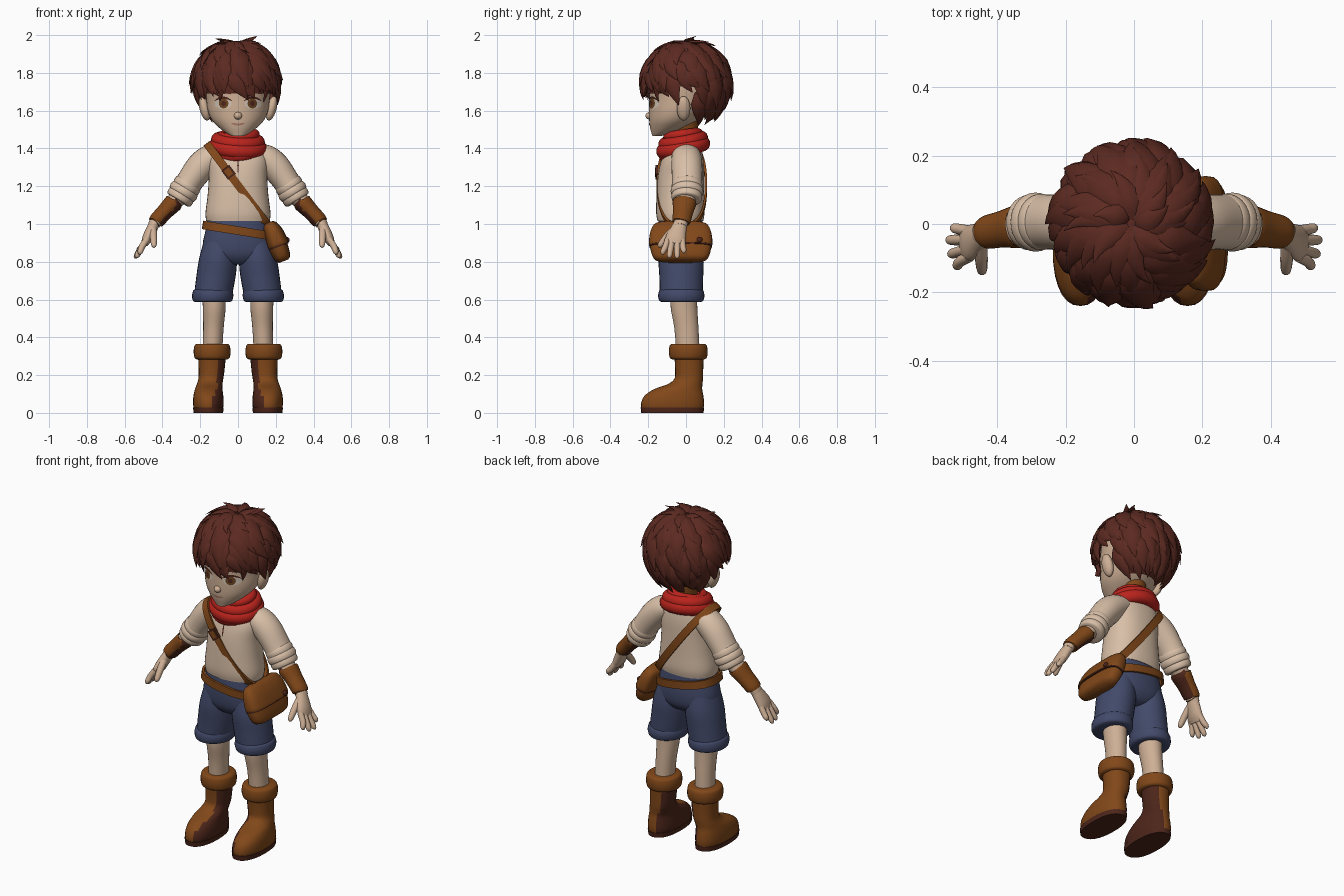
import bpy, bmesh, random
from math import sin, cos, pi, radians, degrees, atan2
from mathutils import Vector, Matrix
from mathutils.bvhtree import BVHTree

random.seed(4)
if "Cube" in bpy.data.objects:
    bpy.data.objects.remove(bpy.data.objects["Cube"])
Y, Z = Vector((0, 1, 0)), Vector((0, 0, 1))


def material(name, code):
    m = bpy.data.materials.new(name)
    m.use_nodes = True
    rgb = [(int(code[i:i + 2], 16) / 255) ** 2.2 for i in (0, 2, 4)]
    m.diffuse_color = (*rgb, 1)
    m.node_tree.nodes["Principled BSDF"].inputs["Base Color"].default_value = (*rgb, 1)
    return m


SKIN = material("skin", "cdae94")
SHIRT = material("cream_cloth", "d8bea6")
RED = material("red_cloth", "b92822")
HAIR = material("brown_hair", "5c2e26")
LEATHER = material("leather", "80491f")
DARK = material("dark_leather", "4e2a20")
DENIM = material("blue_denim", "444b69")
WHITE = material("eye_white", "cfc2b2")
IRIS = material("iris_brown", "6b4526")
LIPS = material("lips", "a87a68")


def make(name, verts, faces, mat, angle=50):
    me = bpy.data.meshes.new(name)
    me.from_pydata([tuple(v) for v in verts], [], faces)
    bm = bmesh.new()
    bm.from_mesh(me)
    bmesh.ops.recalc_face_normals(bm, faces=bm.faces)
    bm.to_mesh(me)
    bm.free()
    me.shade_smooth()
    me.set_sharp_from_angle(angle=radians(angle))
    me.materials.append(mat)
    ob = bpy.data.objects.new(name, me)
    bpy.context.collection.objects.link(ob)
    return ob


def spline(rows, sub):
    out = []
    for i in range(len(rows) - 1):
        p = [rows[max(i - 1, 0)], rows[i], rows[i + 1], rows[min(i + 2, len(rows) - 1)]]
        for k in range(sub):
            t = k / sub
            out.append([b + .5 * t * (c - a + t * (2 * a - 5 * b + 4 * c - d + t * (3 * (b - c) + d - a)))
                        for a, b, c, d in zip(*p)])
    return out + [list(rows[-1])]


def power(v, n):
    return (1 if v >= 0 else -1) * abs(v) ** (2 / n)


def tube(name, rings, mat, flat=True, seg=28, sub=4, n=2, s=1):
    """Loft rings of (x, y, z, half width, half depth); s = -1 mirrors."""
    rows = spline(rings, sub)
    pts = [Vector((r[0] * s, r[1], r[2])) for r in rows]
    verts, faces = [], []
    for i, r in enumerate(rows):
        t = Z if flat else (pts[min(i + 1, len(pts) - 1)] - pts[max(i - 1, 0)]).normalized()
        a = Y.cross(t).normalized()
        b = t.cross(a)
        for k in range(seg):
            q = 2 * pi * k / seg
            verts.append(pts[i] + a * r[3] * power(cos(q), n) + b * r[4] * power(sin(q), n))
            if i:
                j, m = (i - 1) * seg, (k + 1) % seg
                faces.append((j + k, j + m, j + seg + m, j + seg + k))
    faces += [list(range(seg)), list(range(len(verts) - seg, len(verts)))]
    return make(name, verts, faces, mat)


def roll(name, p0, p1, a, b, mat, flat=True, s=1):
    p0, p1 = Vector(p0), Vector(p1)
    rings = [(*p0.lerp(p1, t), a * k, b * k)
             for t, k in ((0, .85), (.12, .98), (.5, 1.03), (.88, .98), (1, .85))]
    return tube(name, rings, mat, flat, s=s)


def blob(name, loc, size, mat, rot=0):
    bm = bmesh.new()
    mx = Matrix.Translation(loc) @ Matrix.Rotation(rot, 4, 'Y') @ Matrix.Diagonal((*size, 1))
    bmesh.ops.create_uvsphere(bm, u_segments=20, v_segments=12, radius=1, matrix=mx)
    me = bpy.data.meshes.new(name)
    bm.to_mesh(me)
    bm.free()
    me.shade_smooth()
    me.materials.append(mat)
    ob = bpy.data.objects.new(name, me)
    bpy.context.collection.objects.link(ob)
    return ob


def band(name, c, u, depth, width, mat, n=2.6, thick=.014, seg=64):
    c, u = Vector(c), Vector(u)
    w = u.cross(Y).normalized() * width / 2
    verts, faces = [], []
    for i in range(seg):
        q = 2 * pi * i / seg
        d = u * power(cos(q), n) + Y * depth * power(sin(q), n)
        o = d.normalized() * thick
        verts += [c + d - w, c + d + w, c + d + w + o, c + d - w + o]
        a, b = i * 4, (i + 1) % seg * 4
        faces += [(a + k, a + (k + 1) % 4, b + (k + 1) % 4, b + k) for k in range(4)]
    return make(name, verts, faces, mat, 35)


def decal(name, target, x, z, a, b, mat, off, bend=0):
    """Thin disc laid onto the front of the target."""
    me = target.data
    tree = BVHTree.FromPolygons([v.co for v in me.vertices], [p.vertices for p in me.polygons])
    verts, faces, seg = [], [], 24
    for r in range(4):
        for k in range(seg):
            dx, dz = cos(2 * pi * k / seg) * r / 3, sin(2 * pi * k / seg) * r / 3
            p = Vector((x + a * dx, -1, z + b * dz + bend * dx * dx))
            verts.append(tree.ray_cast(p, Y)[0] - Y * off)
            if r:
                j, m = (r - 1) * seg, (k + 1) % seg
                faces.append((j + k, j + m, j + seg + m, j + seg + k))
    return make(name, verts, faces, mat)


def inner_dark(ob, s, top):
    ob.data.materials.append(DARK)
    for p in ob.data.polygons:
        if p.normal.x * s < -.4 and p.center.z < top:
            p.material_index = 1


# Head and face
head = tube("head", [(0, -.158, 1.465, .03, .02), (0, -.13, 1.48, .06, .052), (0, -.095, 1.51, .1, .095),
                     (0, -.065, 1.55, .138, .13), (0, -.038, 1.6, .16, .158), (0, -.018, 1.66, .168, .177),
                     (0, -.008, 1.75, .175, .185), (0, 0, 1.85, .155, .16), (0, 0, 1.92, .07, .08)],
            SKIN, seg=40)
tube("neck", [(0, .01, 1.38, .07, .07), (0, 0, 1.46, .062, .064), (0, -.005, 1.56, .07, .07)], LEATHER)
blob("nose", (0, -.191, 1.573), (.022, .024, .02), SKIN)
decal("mouth", head, 0, 1.527, .036, .006, LIPS, .003, .006)
for s, side in ((1, "left"), (-1, "right")):
    decal(side + "_eye", head, .079 * s, 1.638, .045, .029, WHITE, .003)
    decal(side + "_iris", head, .076 * s, 1.638, .025, .026, IRIS, .005)
    decal(side + "_pupil", head, .076 * s, 1.638, .012, .013, DARK, .007)
    decal(side + "_eyelid", head, .079 * s, 1.669, .047, .006, DARK, .006, -.018)
    decal(side + "_eyebrow", head, .08 * s, 1.7, .045, .008, HAIR, .005, -.012)
    blob(side + "_ear", (.177 * s, -.013, 1.612), (.027, .036, .066), SKIN, .25 * s)

# Hair: a cap covered in rows of pointed, swirling locks
CROWN, SIZE = Vector((-.008, .002, 1.745)), Vector((.212, .216, .214))


def hem(az):
    f = abs(degrees(atan2(sin(az + pi / 2), cos(az + pi / 2))))
    return 105 if f < 55 else 115 if f < 72 else 98 if f < 106 else 150


def on_skull(th, az, r):
    return CROWN + SIZE * Vector((sin(th) * cos(az), sin(th) * sin(az), cos(th))) * r


hair_v, hair_f = [], []


def lock(az, t0, t1, width, lift, twist):
    steps = 8
    path = []
    for i in range(steps):
        t = i / (steps - 1)
        path.append(on_skull(radians(t0 + (t1 - t0) * t), az + twist * t * t,
                             .96 + .08 * sin(pi * t * .7) + lift * t ** 2.5))
    base = len(hair_v)
    for i, p in enumerate(path):
        t = i / (steps - 1)
        along = (path[min(i + 1, steps - 1)] - path[max(i - 1, 0)]).normalized()
        out = (p - CROWN).normalized()
        across = out.cross(along).normalized()
        w = width * (.55 + 1.6 * t) if t < .3 else width * max(.02, 1 - ((t - .3) / .7) ** 1.5)
        for k in range(6):
            q = pi * k / 3
            v = p + across * w * cos(q) + out * w * .45 * sin(q)
            v.z = min(v.z, 2)
            hair_v.append(v)
            if i:
                a, b = base + (i - 1) * 6, base + i * 6
                hair_f.append((a + k, a + (k + 1) % 6, b + (k + 1) % 6, b + k))
    hair_f.extend([list(range(base, base + 6)), list(range(base + steps * 6 - 6, base + steps * 6))])


for row, (count, t0, t1, width) in enumerate([(7, 4, 50, .04), (10, 14, 70, .052), (13, 32, 90, .056),
                                              (15, 52, 108, .054), (16, 68, 124, .05), (16, 88, 140, .046),
                                              (17, 104, 152, .042)]):
    for i in range(count):
        az = 2 * pi * (i + row % 2 / 2 + random.uniform(-.2, .2)) / count
        end = min(t1, hem(az)) + random.uniform(-6, 6)
        if end - t0 > 18:
            lock(az, t0, end, width * random.uniform(.9, 1.15), random.uniform(.05, .17), random.uniform(.1, .4))
# Fringe, upright tufts and loose tips
for i in range(9):
    az = -pi / 2 + radians(-62 + i * 15.5)
    lock(az, 50, 100 + 14 * (i % 2) + random.uniform(-3, 3), .042, .05, random.uniform(-.3, .1))
for az, end, lift in ((.1, 26, .28), (.5, 36, .24), (2.6, 26, .2), (-.9, 36, .2), (3.6, 38, .2), (1.6, 40, .18),
                      (2.9, 52, .16), (0, 54, .16), (1.2, 62, .14), (2.1, 60, .14), (-1.6, 48, .14)):
    lock(az, 3, end, .036, lift, .35)
make("hair_locks", hair_v, hair_f, HAIR, 60)
cap = blob("hair_cap", CROWN, SIZE * .98, HAIR)
bm = bmesh.new()
bm.from_mesh(cap.data)
low = []
for f in bm.faces:
    d = f.calc_center_median() - CROWN
    if degrees(atan2(d.xy.length, d.z)) > hem(atan2(d.y, d.x)) - 5:
        low.append(f)
bmesh.ops.delete(bm, geom=low, context='FACES')
bm.to_mesh(cap.data)
bm.free()

# Shirt body
shirt = tube("shirt", [(0, -.03, 1.015, .168, .121), (0, -.03, 1.06, .172, .128), (0, -.03, 1.15, .161, .126),
                       (0, -.027, 1.25, .155, .122), (0, -.02, 1.33, .16, .113), (0, -.01, 1.39, .145, .095),
                       (0, -.002, 1.43, .105, .077), (0, 0, 1.46, .06, .06)], SHIRT, n=2.3, seg=40)
decal("shirt_slit", shirt, 0, 1.31, .004, .04, DARK, .003)

# Scarf folds
for i, (z, r, thick, tilt) in enumerate([(1.406, .116, .04, .2), (1.397, .11, .036, .36),
                                         (1.44, .108, .035, .18), (1.468, .088, .027, .14)]):
    bpy.ops.mesh.primitive_torus_add(location=(0, -.015, z), rotation=(tilt, .07 * (-1) ** i, 0), major_radius=r,
                                     minor_radius=thick, major_segments=40, minor_segments=14)
    fold = bpy.context.object
    fold.name = f"scarf_fold_{i + 1}"
    fold.scale.y = .93
    fold.data.shade_smooth()
    fold.data.materials.append(RED)

# Shorts seat
tube("shorts_seat", [(0, -.028, 1.035, .162, .114), (0, -.028, .97, .171, .121), (0, -.026, .9, .186, .124),
                     (0, -.025, .84, .18, .116), (0, -.025, .8, .12, .09), (0, -.025, .785, .06, .06)],
     DENIM, n=2.3, seg=40)

for s, side in ((1, "left"), (-1, "right")):
    # Sleeve, forearm and wrist guard
    tube(side + "_sleeve", [(.1, 0, 1.368, .06, .075), (.15, .003, 1.345, .074, .08), (.2, .005, 1.3, .077, .082),
                            (.252, .006, 1.23, .071, .08), (.285, .005, 1.175, .07, .08),
                            (.31, .003, 1.135, .064, .074)], SHIRT, False, s=s)
    for i, (p, q, r) in enumerate([((.258, .006, 1.222), (.283, .006, 1.182), .077),
                                   ((.276, .006, 1.192), (.3, .005, 1.153), .081),
                                   ((.292, .005, 1.165), (.317, .003, 1.125), .076)]):
        roll(f"{side}_sleeve_roll_{i + 1}", p, q, r - .004, r + .003, SHIRT, False, s)
    tube(side + "_forearm", [(.295, 0, 1.16, .05, .056), (.345, -.008, 1.11, .042, .052),
                             (.43, -.024, 1.02, .032, .038), (.45, -.03, .99, .028, .036)], SKIN, False, s=s)
    guard = tube(side + "_wrist_guard", [(.338, -.007, 1.117, .044, .056), (.343, -.008, 1.111, .05, .063),
                                         (.385, -.015, 1.067, .044, .054), (.43, -.024, 1.018, .042, .049),
                                         (.434, -.025, 1.013, .035, .043)], LEATHER, False, s=s)
    inner_dark(guard, s, 2)
    # Hand
    tube(side + "_palm", [(.438, -.027, 1.01, .027, .034), (.458, -.04, .97, .029, .043), (.48, -.055, .925, .027, .053),
                          (.496, -.06, .892, .018, .047)], SKIN, False, s=s)
    for i, (y0, y1, x1, z1) in enumerate([(-.02, -.012, .53, .845), (-.046, -.047, .542, .818),
                                          (-.072, -.087, .537, .82), (-.096, -.122, .522, .838)]):
        tube(f"{side}_finger_{i + 1}", [(.482, y0, .92, .017, .016), (.508, (y0 + y1) / 2, .88, .017, .016),
                                        (x1 - .004, y1, z1 + .014, .014, .014), (x1, y1, z1, .005, .005)],
             SKIN, False, 12, s=s)
    tube(side + "_thumb", [(.45, -.06, .975, .02, .02), (.447, -.1, .935, .019, .019),
                           (.445, -.135, .89, .015, .015), (.444, -.143, .876, .005, .005)], SKIN, False, 12, s=s)
    # Shorts leg, bare leg and boot
    tube(side + "_shorts_leg", [(.095, -.026, .93, .08, .1), (.105, -.026, .82, .1, .119), (.117, -.025, .72, .104, .116),
                                (.134, -.025, .61, .1, .113)], DENIM, s=s)
    roll(side + "_shorts_cuff", (.135, -.025, .586), (.133, -.025, .655), .106, .119, DENIM, s=s)
    tube(side + "_leg", [(.127, -.012, .63, .062, .071), (.126, -.01, .55, .06, .07), (.13, .002, .45, .054, .064),
                         (.135, .01, .33, .052, .062)], SKIN, s=s)
    boot = tube(side + "_boot", [(.157, -.072, .015, .076, .163), (.157, -.071, .05, .081, .167),
                                 (.157, -.064, .09, .079, .156), (.155, -.042, .125, .073, .128),
                                 (.15, -.005, .152, .068, .092), (.144, .014, .18, .066, .076),
                                 (.14, .017, .22, .068, .074), (.138, .016, .29, .073, .077),
                                 (.138, .014, .34, .078, .082)], LEATHER, n=2.2, s=s)
    inner_dark(boot, s, .3)
    roll(side + "_boot_cuff", (.137, .012, .283), (.137, .012, .366), .095, .1, LEATHER, s=s)
    tube(side + "_sole", [(.157, -.072, 0, .078, .165), (.157, -.072, .028, .081, .168)], DARK, n=2.3, sub=1, s=s)

# Belt, shoulder strap and buckle
band("belt", (0, -.028, .965), (.174, 0, -.028), .125, .045, LEATHER)
band("shoulder_strap", (0, -.022, 1.205), (.158, 0, -.211), .12, .042, LEATHER, 2.8)
for name, size, mat in (("buckle", (.03, .007, .026), DARK), ("buckle_centre", (.02, .01, .016), LEATHER)):
    bpy.ops.mesh.primitive_cube_add(size=2, location=(-.05, -.155, 1.274), rotation=(0, .93, 0))
    ob = bpy.context.object
    ob.name, ob.scale = name, size
    ob.data.materials.append(mat)

# Hip bag with flap and clasp
bag = [tube("bag", [(0, 0, -.11, .025, .11), (0, 0, -.09, .044, .145), (0, 0, -.02, .052, .163),
                    (0, 0, .06, .046, .155), (0, 0, .1, .03, .135)], LEATHER, n=3),
       tube("bag_flap", [(.004, 0, -.022, .052, .15), (.004, 0, -.018, .058, .168), (.003, 0, .05, .052, .162),
                         (0, 0, .095, .038, .142), (0, 0, .11, .02, .11)], LEATHER, n=3),
       tube("bag_trim", [(.003, 0, -.03, .055, .166), (.003, 0, -.02, .057, .167)], DARK, n=3, sub=1),
       blob("bag_clasp", (.06, .1, -.01), (.01, .015, .015), DARK)]
for ob in bag:
    ob.location = (.203, -.028, .906)
    ob.rotation_euler.y = -.36
